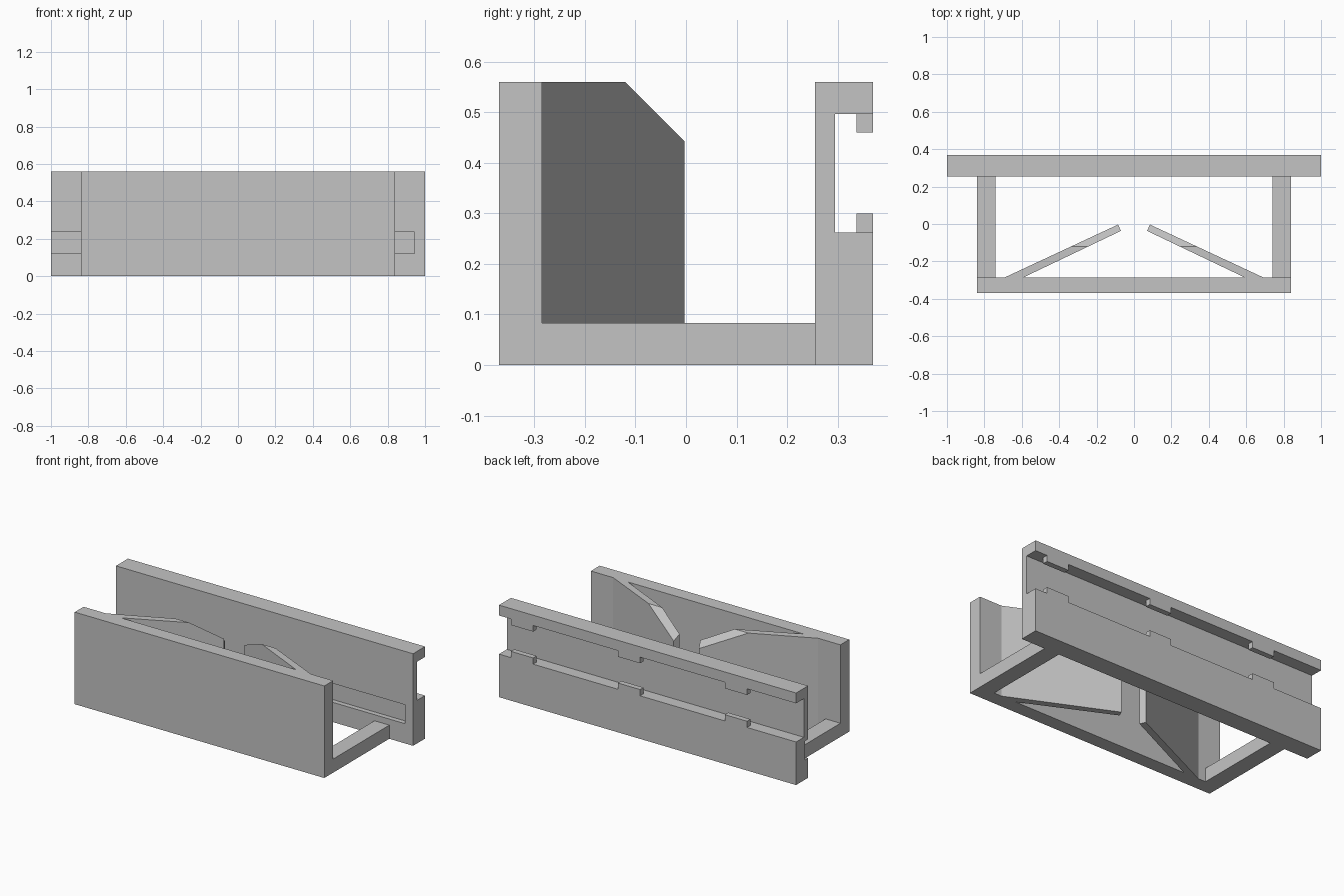
import bpy, bmesh
from mathutils import Vector

cube = bpy.data.objects.get("Cube")
if cube:
    bpy.data.objects.remove(cube, do_unlink=True)

grey = bpy.data.materials.new("plain grey")
grey.use_nodes = True
COLOUR = (0.55, 0.55, 0.55, 1)
grey.diffuse_color = COLOUR
grey.node_tree.nodes["Principled BSDF"].inputs["Base Color"].default_value = COLOUR

H = 0.56          # overall height
WALL = -0.285     # inner face of the front plate
RAIL = 0.255      # inner face of the back rail
BACK = 0.37       # outer face of the back rail


def finish(name, bm):
    bmesh.ops.recalc_face_normals(bm, faces=bm.faces)
    mesh = bpy.data.meshes.new(name)
    bm.to_mesh(mesh)
    bm.free()
    mesh.materials.append(grey)
    obj = bpy.data.objects.new(name, mesh)
    bpy.context.collection.objects.link(obj)
    return obj


def prism(points, along):
    """Extrude a flat outline along a vector."""
    bm = bmesh.new()
    face = bm.faces.new([bm.verts.new(p) for p in points])
    grown = bmesh.ops.extrude_face_region(bm, geom=[face])
    top = [v for v in grown["geom"] if isinstance(v, bmesh.types.BMVert)]
    bmesh.ops.translate(bm, verts=top, vec=Vector(along))
    return bm


def box(name, x0, x1, y0, y1, z0, z1):
    outline = [(x0, y0, z0), (x1, y0, z0), (x1, y1, z0), (x0, y1, z0)]
    return finish(name, prism(outline, (0, 0, z1 - z0)))


# Front plate
box("front_plate", -0.84, 0.84, -BACK, WALL, 0, H)

# Back rail with a long open slot in its outer face
SLOT_LOW, SLOT_HIGH, SLOT_Y = 0.262, 0.497, 0.295
profile = [(RAIL, 0), (BACK, 0), (BACK, SLOT_LOW), (SLOT_Y, SLOT_LOW),
           (SLOT_Y, SLOT_HIGH), (BACK, SLOT_HIGH), (BACK, H), (RAIL, H)]
rail = finish("back_rail", prism([(-1, y, z) for y, z in profile], (2, 0, 0)))

# Shallow groove on the inner face, open at the right end only
cutter = box("groove_cutter", -1.1, 0.945, RAIL - 0.1, RAIL + 0.03, 0.12, 0.235)
cutter.hide_render = True
cut = rail.modifiers.new("groove", 'BOOLEAN')
cut.operation = 'DIFFERENCE'
cut.solver = 'EXACT'
cut.object = cutter
bpy.context.view_layer.objects.active = rail
bpy.ops.object.modifier_apply(modifier=cut.name)
bpy.data.objects.remove(cutter, do_unlink=True)

# Three pairs of retaining tabs at the slot mouth
for place, x in (("left", 0.845), ("middle", 0.125), ("right", -0.595)):
    for level, z0, z1 in (("lower", SLOT_LOW, 0.3), ("upper", 0.46, SLOT_HIGH)):
        box(f"{place}_{level}_tab", x - 0.075, x + 0.075, 0.337, BACK, z0, z1)

# Side bars and slanted guide fins, mirrored
for side, s in (("left", 1), ("right", -1)):
    box(f"{side}_side_bar", s * 0.74, s * 0.84, WALL, RAIL, 0, 0.083)

    outline = [(0.69, WALL), (0.59, WALL), (0.07, -0.037), (0.085, -0.003)]
    bm = prism([(s * x, y, 0) for x, y in outline], (0, 0, H))
    # Slope the top of the free end
    cut = bmesh.ops.bisect_plane(
        bm, geom=bm.verts[:] + bm.edges[:] + bm.faces[:],
        plane_co=(0, -0.12, H), plane_no=(0, 1, 1), clear_outer=True)
    bmesh.ops.holes_fill(bm, edges=bm.edges[:], sides=0)
    finish(f"{side}_guide_fin", bm)
